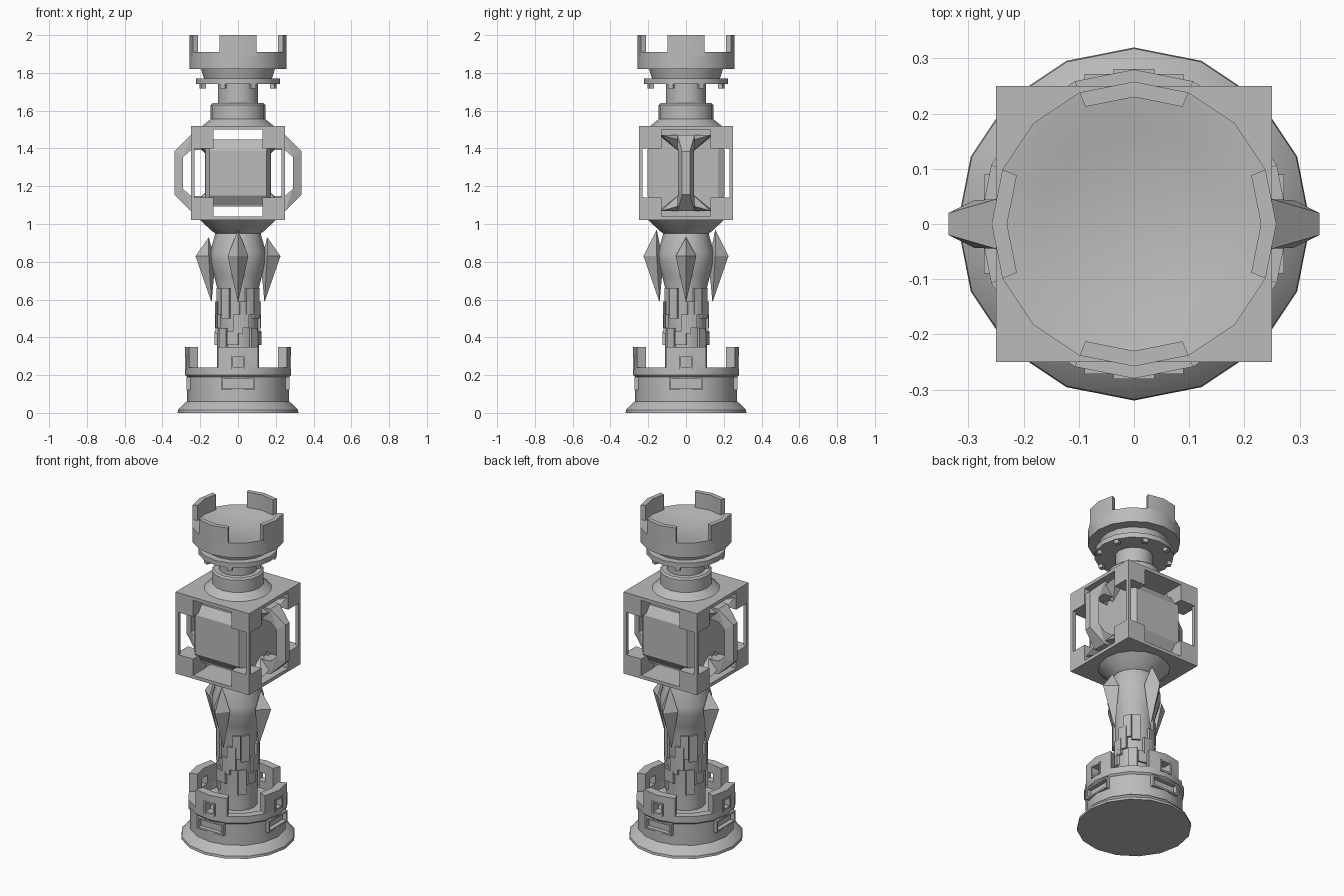
import bpy, bmesh, math
from math import pi, cos, sin
from mathutils import Matrix, Vector

if "Cube" in bpy.data.objects:
    bpy.data.objects.remove(bpy.data.objects["Cube"])

stone = bpy.data.materials.new("stone_grey")
stone.use_nodes = True
GREY = (0.5, 0.5, 0.5, 1)
stone.diffuse_color = GREY
stone.node_tree.nodes["Principled BSDF"].inputs["Base Color"].default_value = GREY
SEG = 16
STEP = 2 * pi / SEG


def finish(name, bm, smooth=True):
    bmesh.ops.recalc_face_normals(bm, faces=bm.faces)
    me = bpy.data.meshes.new(name)
    bm.to_mesh(me)
    bm.free()
    ob = bpy.data.objects.new(name, me)
    bpy.context.collection.objects.link(ob)
    me.materials.append(stone)
    if smooth:
        bpy.ops.object.select_all(action='DESELECT')
        ob.select_set(True)
        bpy.context.view_layer.objects.active = ob
        bpy.ops.object.shade_smooth_by_angle(angle=math.radians(28))
    return ob


def lathe(name, profile):
    bm = bmesh.new()
    vs = [bm.verts.new((r, 0, z)) for r, z in profile]
    edges = [bm.edges.new(p) for p in zip(vs, vs[1:])]
    bmesh.ops.spin(bm, geom=vs + edges, axis=(0, 0, 1), cent=(0, 0, 0),
                   angle=2 * pi, steps=SEG)
    bmesh.ops.remove_doubles(bm, verts=bm.verts, dist=0.0005)
    return finish(name, bm)


def add_box(bm, lo, hi, turn=0):
    c = (Vector(lo) + Vector(hi)) / 2
    s = Vector(hi) - Vector(lo)
    bmesh.ops.create_cube(bm, size=1, matrix=Matrix.Rotation(turn, 4, 'Z')
                          @ Matrix.Translation(c) @ Matrix.Diagonal((*s, 1)))


def add_hull(bm, points, turn=0):
    rot = Matrix.Rotation(turn, 3, 'Z')
    vs = [bm.verts.new(rot @ Vector(p)) for p in points]
    bmesh.ops.convex_hull(bm, input=vs)


def add_arc(bm, mid, r0, r1, z0, z1):
    # battlement block spanning two sides of the polygon
    rings = []
    for k in (-1, 0, 1):
        a = mid + k * STEP
        rings.append([bm.verts.new((r * cos(a), r * sin(a), z))
                      for r, z in ((r0, z0), (r1, z0), (r1, z1), (r0, z1))])
    for a, b in zip(rings, rings[1:]):
        for i in range(4):
            j = (i + 1) % 4
            bm.faces.new((a[i], a[j], b[j], b[i]))
    bm.faces.new(rings[0])
    bm.faces.new(rings[-1][::-1])


def cut(ob, name, bm):
    cutter = finish(name, bm, False)
    cutter.hide_render = True
    cutter.hide_set(True)
    cutter.display_type = 'WIRE'
    mod = ob.modifiers.new("openings", 'BOOLEAN')
    mod.object = cutter
    mod.solver = 'EXACT'


QUARTERS = [k * pi / 2 for k in range(4)]

# Base drum with slots
base = lathe("base_drum", [(0, 0), (0.32, 0), (0.318, 0.015), (0.285, 0.05),
                           (0.27, 0.06), (0.27, 0.19), (0.28, 0.2), (0.28, 0.24),
                           (0.23, 0.24), (0.23, 0.2), (0, 0.2)])
slots = bmesh.new()
for a in QUARTERS:
    add_box(slots, (0.245, -0.08, 0.13), (0.33, 0.08, 0.18), a)
cut(base, "slot_cutter", slots)

# Base battlements with windows
bm, windows = bmesh.new(), bmesh.new()
for a in QUARTERS:
    add_arc(bm, a, 0.23, 0.28, 0.239, 0.35)
    add_box(windows, (0.15, -0.027, 0.242), (0.35, 0.027, 0.295), a)
battlements = finish("base_battlements", bm)
cut(battlements, "window_cutter", windows)

# Raised lips round the slots and windows
bm = bmesh.new()
for a in QUARTERS:
    for half, z0, z1, r0, r1, t in ((0.08, 0.13, 0.18, 0.25, 0.272, 0.01),
                                    (0.027, 0.24, 0.295, 0.26, 0.281, 0.01)):
        for z in (z0 - t, z1):
            add_box(bm, (r0, -half - t, z), (r1, half + t, z + t), a)
        for y in (-half - t, half):
            add_box(bm, (r0, y, z0), (r1, y + t, z1), a)
finish("opening_lips", bm, False)

# Column with swollen capital and flare under the cage
lathe("column", [(0, 0.19), (0.11, 0.19), (0.11, 0.66), (0.125, 0.72),
                 (0.148, 0.8), (0.148, 0.85), (0.12, 0.95), (0.135, 0.96),
                 (0.2, 1.02), (0, 1.02)])

# Irregular raised bricks on the column
bm = bmesh.new()
for a in QUARTERS:
    for off, half, z0, z1 in ((-0.25, 0.03, 0.36, 0.43), (0.0, 0.026, 0.42, 0.52),
                              (0.3, 0.025, 0.45, 0.59), (0.55, 0.022, 0.52, 0.66),
                              (-0.6, 0.024, 0.5, 0.66), (-0.75, 0.024, 0.3, 0.45)):
        add_box(bm, (0.09, -half, z0), (0.12, half, z1), a + off)
finish("column_bricks", bm, False)

# Diamond spikes around the capital
bm = bmesh.new()
for i, a in enumerate(QUARTERS):
    top = 0.93 if i % 2 == 0 else 0.97
    add_hull(bm, [(0.155, 0, top), (0.225, 0, 0.83), (0.14, 0, 0.585),
                  (0.155, 0.055, 0.83), (0.155, -0.055, 0.83), (0.12, 0, 0.8)], a)
finish("diamond_spikes", bm, False)

# Cube cage with cross-shaped openings
H, ZC = 0.25, 1.27
bm = bmesh.new()
add_box(bm, (-H, -H, ZC - H), (H, H, ZC + H))
cage = finish("cage", bm, False)
for n, (w, h) in enumerate(((0.13, 0.23), (0.23, 0.13))):
    for axis, turn in (("front", 0), ("side", pi / 2)):
        bm = bmesh.new()
        add_box(bm, (-w, -0.4, ZC - h), (w, 0.4, ZC + h), turn)
        cut(cage, f"cage_cutter_{axis}_{n}", bm)

# Core block with bevelled front and back panels
bm = bmesh.new()
add_box(bm, (-0.175, -0.17, ZC - 0.178), (0.175, 0.17, ZC + 0.178))
for a in (pi / 2, -pi / 2):
    add_hull(bm, [(x, sy * wy, ZC + sz * wz) for sy in (-1, 1) for sz in (-1, 1)
                  for x, wy, wz in ((0.165, 0.175, 0.178), (0.205, 0.15, 0.12))], a)
finish("core_block", bm, False)

# Side walls, gussets and angular handles
bm = bmesh.new()
for a in (0, pi):
    add_box(bm, (0.135, -0.14, ZC - 0.235), (0.175, 0.14, ZC + 0.235), a)
    for s in (-1, 1):
        for y in (-1, 1):
            add_hull(bm, [(0.17, y * 0.02, ZC + s * 0.1), (0.245, y * 0.02, ZC + s * 0.17),
                          (0.17, y * 0.13, ZC + s * 0.19), (0.24, y * 0.13, ZC + s * 0.2),
                          (0.17, y * 0.02, ZC + s * 0.2)], a)
finish("side_gussets", bm, False)

bm = bmesh.new()
# inner x, inner z, outer x, outer z along the handle, inner and outer half widths
path = [(0.17, 0.125, 0.17, 0.2), (0.25, 0.12, 0.25, 0.2), (0.29, 0.085, 0.336, 0.115)]
path += [(a, -b, c, -d) for a, b, c, d in path[::-1]]
for a in (0, pi):
    for p, q in zip(path, path[1:]):
        add_hull(bm, [(x, s * w, ZC + z) for s in (-1, 1) for x, z, w in (
            (p[0], p[1], 0.043), (p[2], p[3], 0.045 if p[2] < 0.3 else 0.02),
            (q[0], q[1], 0.043), (q[2], q[3], 0.045 if q[2] < 0.3 else 0.02))], a)
finish("side_handles", bm, False)

# Neck, flange and crown with a shallow bowl
lathe("neck", [(0, 1.515), (0.195, 1.515), (0.145, 1.555), (0.145, 1.63),
               (0.135, 1.64), (0.107, 1.64), (0.107, 1.74), (0.222, 1.74),
               (0.222, 1.77), (0.18, 1.77), (0.196, 1.822), (0, 1.822)])
lathe("crown", [(0, 1.82), (0.258, 1.82), (0.258, 1.91), (0.24, 1.908),
                (0.17, 1.892), (0.085, 1.88), (0, 1.876)])
bm = bmesh.new()
for a in QUARTERS:
    add_arc(bm, a, 0.23, 0.258, 1.89, 2.0)
finish("crown_battlements", bm)

# Small lugs under the flange
bm = bmesh.new()
for k in range(8):
    add_box(bm, (0.19, -0.014, 1.718), (0.215, 0.014, 1.745), (2 * k + 1) * STEP)
finish("flange_lugs", bm, False)
